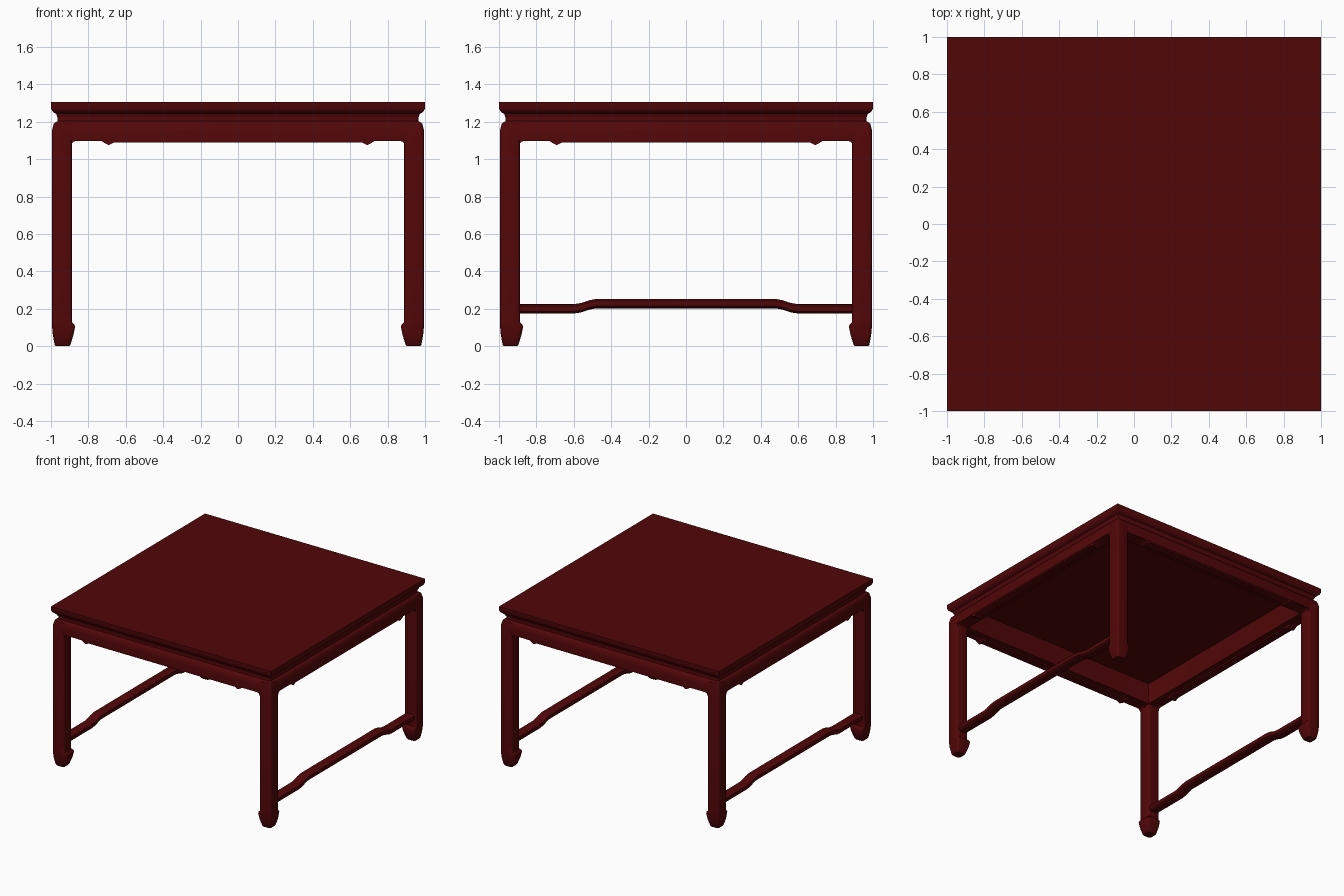
import bpy, bmesh, math
from mathutils import Matrix

if "Cube" in bpy.data.objects:
    bpy.data.objects.remove(bpy.data.objects["Cube"])

wood = bpy.data.materials.new("dark red lacquer")
wood.diffuse_color = (0.085, 0.002, 0.0025, 1)
wood.use_nodes = True
wood.node_tree.nodes["Principled BSDF"].inputs["Base Color"].default_value = wood.diffuse_color


def finish(name, bm, mirror=(False, False)):
    bmesh.ops.recalc_face_normals(bm, faces=bm.faces)
    me = bpy.data.meshes.new(name)
    bm.to_mesh(me)
    bm.free()
    me.materials.append(wood)
    ob = bpy.data.objects.new(name, me)
    bpy.context.collection.objects.link(ob)
    if any(mirror):
        m = ob.modifiers.new("mirror", 'MIRROR')
        m.use_axis = (mirror[0], mirror[1], False)
        m.use_mirror_merge = False
    bpy.ops.object.select_all(action='DESELECT')
    ob.select_set(True)
    bpy.context.view_layer.objects.active = ob
    bpy.ops.object.shade_smooth_by_angle(angle=math.radians(35))
    return ob


def rounded_square(lo, hi, r, z, steps=4):
    """Points of a square from lo to hi in x and y with rounded corners."""
    pts = []
    for k, (cx, cy) in enumerate(((hi - r, hi - r), (lo + r, hi - r),
                                  (lo + r, lo + r), (hi - r, lo + r))):
        for s in range(steps + 1):
            a = math.pi / 2 * (k + s / steps)
            pts.append((cx + r * math.cos(a), cy + r * math.sin(a), z))
    return pts


def loft(rings, loop=False):
    """Skin a stack of rings; loop joins last to first, otherwise cap the ends."""
    bm = bmesh.new()
    vs = [[bm.verts.new(p) for p in ring] for ring in rings]
    n = len(vs[0])
    pairs = list(zip(vs, vs[1:])) + ([(vs[-1], vs[0])] if loop else [])
    for a, b in pairs:
        for i in range(n):
            j = (i + 1) % n
            bm.faces.new((a[i], a[j], b[j], b[i]))
    if not loop:
        bm.faces.new(vs[0])
        bm.faces.new(vs[-1])
    return bm


# Tabletop with moulded edge, waist and recessed underside
top = [(1.0, 1.306), (1.0, 1.272), (0.994, 1.258), (0.98, 1.246),
       (0.972, 1.243), (0.966, 1.225), (0.888, 1.225), (0.888, 1.272)]
finish("tabletop", loft([rounded_square(-h, h, 0.005, z) for h, z in top]))

# Waist and apron frame
frame = [(0.966, 1.225), (0.966, 1.203), (0.978, 1.197), (0.988, 1.18),
         (0.993, 1.15), (0.993, 1.10), (0.888, 1.10), (0.888, 1.225)]
finish("apron_frame",
       loft([rounded_square(-h, h, 0.02 if h > 0.9 else 0.005, z)
             for h, z in frame], loop=True))

# Shaped lower lip under each apron: leg fillet, cusp, straight middle
half = [(0.89, 1.11), (0.89, 1.073)]
half += [(0.865 + 0.025 * math.cos(a), 1.073 + 0.025 * math.sin(a))
         for a in (math.pi / 6, math.pi / 3, math.pi / 2)]
half += [(0.73, 1.097), (0.715, 1.087), (0.69, 1.075), (0.665, 1.088)]
outline = half + [(-x, z) for x, z in reversed(half)]
for i, side in enumerate(("front", "right", "back", "left")):
    bm = loft([[(x, y, z) for x, z in outline] for y in (-0.99, -0.93)])
    bmesh.ops.rotate(bm, verts=bm.verts, cent=(0, 0, 0),
                     matrix=Matrix.Rotation(i * math.pi / 2, 3, 'Z'))
    finish(side + "_apron_lip", bm)

# Legs with hoof feet: inner limit, outer limit, height
leg = [(0.902, 0.974, 0.0), (0.896, 0.98, 0.008), (0.88, 0.99, 0.06),
       (0.871, 0.994, 0.105), (0.875, 0.995, 0.115), (0.887, 0.995, 0.127),
       (0.888, 0.995, 0.2), (0.888, 0.995, 1.15), (0.89, 0.985, 1.19)]
finish("legs", loft([rounded_square(lo, hi, 0.018, z) for lo, hi, z in leg]),
       (True, True))


# Humped side stretchers with a wide, softly squared section
def soft(v):
    return math.copysign(abs(v) ** 0.6, v)


path = [(0.9, 0.2), (0.6, 0.2), (0.56, 0.206), (0.52, 0.22), (0.48, 0.228)]
path = [(-y, z) for y, z in path] + path[::-1]
angles = [2 * math.pi * k / 16 for k in range(16)]
finish("stretchers",
       loft([[(0.94 + 0.042 * soft(math.cos(a)), y, z + 0.025 * soft(math.sin(a)))
              for a in angles] for y, z in path]), (True, False))
